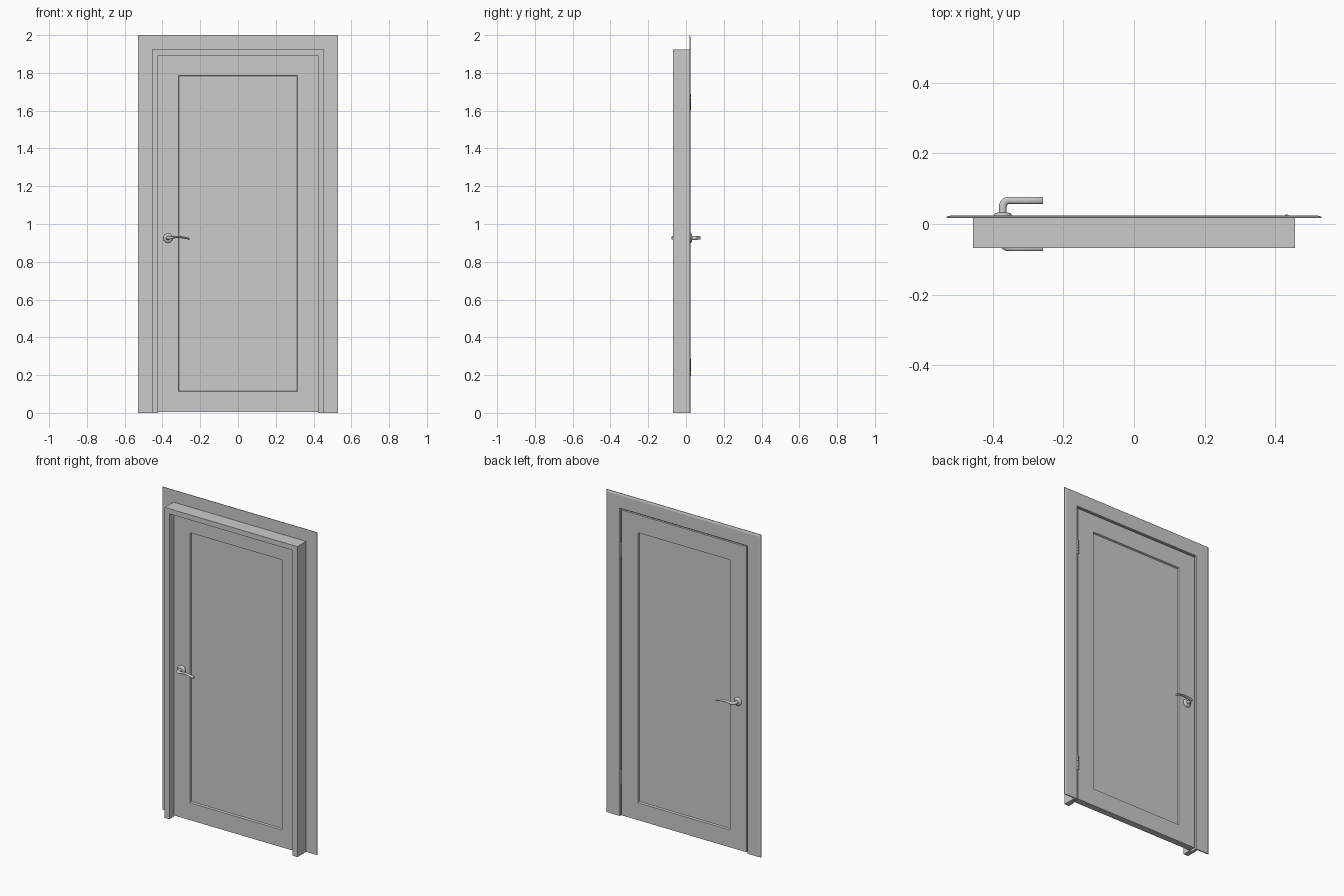
import bpy, bmesh, math
from mathutils import Vector

if "Cube" in bpy.data.objects:
    bpy.data.objects.remove(bpy.data.objects["Cube"])

grey = bpy.data.materials.new("light_grey")
grey.diffuse_color = (0.6, 0.6, 0.595, 1)
grey.use_nodes = True
grey.node_tree.nodes["Principled BSDF"].inputs["Base Color"].default_value = grey.diffuse_color


def loft(name, rings, smooth=False):
    """Skin a list of equal-length point rings and cap both ends."""
    bm = bmesh.new()
    vs = [[bm.verts.new(p) for p in r] for r in rings]
    n = len(rings[0])
    for a, b in zip(vs, vs[1:]):
        for i in range(n):
            j = (i + 1) % n
            bm.faces.new((a[i], a[j], b[j], b[i]))
    bm.faces.new(vs[0])
    bm.faces.new(vs[-1])
    bmesh.ops.recalc_face_normals(bm, faces=bm.faces)
    me = bpy.data.meshes.new(name)
    bm.to_mesh(me)
    bm.free()
    me.materials.append(grey)
    ob = bpy.data.objects.new(name, me)
    bpy.context.collection.objects.link(ob)
    if smooth:
        bpy.ops.object.select_all(action='DESELECT')
        ob.select_set(True)
        bpy.context.view_layer.objects.active = ob
        bpy.ops.object.shade_smooth_by_angle(angle=math.radians(40))
    return ob


def surround(name, profile):
    """Sweep a (half width, y) profile up, over and down the opening."""
    top = 1.47
    loft(name, [[(-w, y, 0) for w, y in profile],
                [(-w, y, w + top) for w, y in profile],
                [(w, y, w + top) for w, y in profile],
                [(w, y, 0) for w, y in profile]])


def rect(hw, z0, z1, y):
    return [(-hw, y, z0), (hw, y, z0), (hw, y, z1), (-hw, y, z1)]


def circle_y(x, z, r, y, n=24):
    return [(x + r * math.cos(2 * math.pi * i / n), y,
             z + r * math.sin(2 * math.pi * i / n)) for i in range(n)]


def circle_z(x, y, r, z, n=12):
    return [(x + r * math.cos(2 * math.pi * i / n),
             y + r * math.sin(2 * math.pi * i / n), z) for i in range(n)]


# rebated jamb with door stop, and thin chamfered casing on the back
surround("jamb", [(0.455, -0.068), (0.423, -0.068), (0.423, -0.022),
                  (0.437, -0.022), (0.437, 0.0175), (0.455, 0.0175)])
surround("casing", [(0.437, 0.0175), (0.437, 0.023), (0.439, 0.0245),
                    (0.517, 0.0245), (0.53, 0.0205), (0.53, 0.0175)])

# door leaf with a recessed panel on both faces
side = [(0.312, 0.117, 1.783, 0.010), (0.316, 0.113, 1.787, 0.020),
        (0.428, 0.005, 1.898, 0.020)]
loft("door_leaf", [rect(a, b, c, -y) for a, b, c, y in side] +
     [rect(*s) for s in reversed(side)])

# lever handles on both faces
HX, HZ = -0.371, 0.925
for s, label in ((-1, "front"), (1, "back")):
    loft(label + "_rose", [circle_y(HX, HZ, r, s * y) for r, y in
         ((0.025, 0.019), (0.025, 0.026), (0.023, 0.029),
          (0.016, 0.032), (0.012, 0.033))], True)
    # stations: x, y, z, turn angle, half width, half height
    path = [(HX, 0.028, HZ, 0, 0.011, 0.011)]
    for k in range(7):
        a = math.pi / 2 * k / 6
        path.append((HX + 0.018 * (1 - math.cos(a)), 0.049 + 0.018 * math.sin(a),
                     HZ + 0.003 * k / 6, a, 0.011 - 0.001 * k / 6, 0.011 - 0.004 * k / 6))
    for x, z in ((-0.335, 0.930), (-0.32, 0.9312), (-0.305, 0.9308),
                 (-0.29, 0.929), (-0.273, 0.9255), (-0.2575, 0.921)):
        path.append((x, 0.067, z, math.pi / 2, 0.010, 0.0055))
    rings = []
    for x, y, z, a, rw, rh in path:
        ring = []
        for i in range(16):
            t = 2 * math.pi * i / 16
            d = rw * math.cos(t)
            ring.append((x + d * math.cos(a), s * (y - d * math.sin(a)),
                         z + rh * math.sin(t)))
        rings.append(ring)
    loft(label + "_lever", rings, True)

# hinges, five knuckles each
for z0, label in ((0.195, "lower"), (1.6, "upper")):
    for k in range(5):
        z = z0 + k * 0.018
        loft(f"{label}_hinge_knuckle_{k + 1}",
             [circle_z(0.4325, 0.0215, r, z + dz) for r, dz in
              ((0.005, 0), (0.006, 0.001), (0.006, 0.016), (0.005, 0.017))], True)
